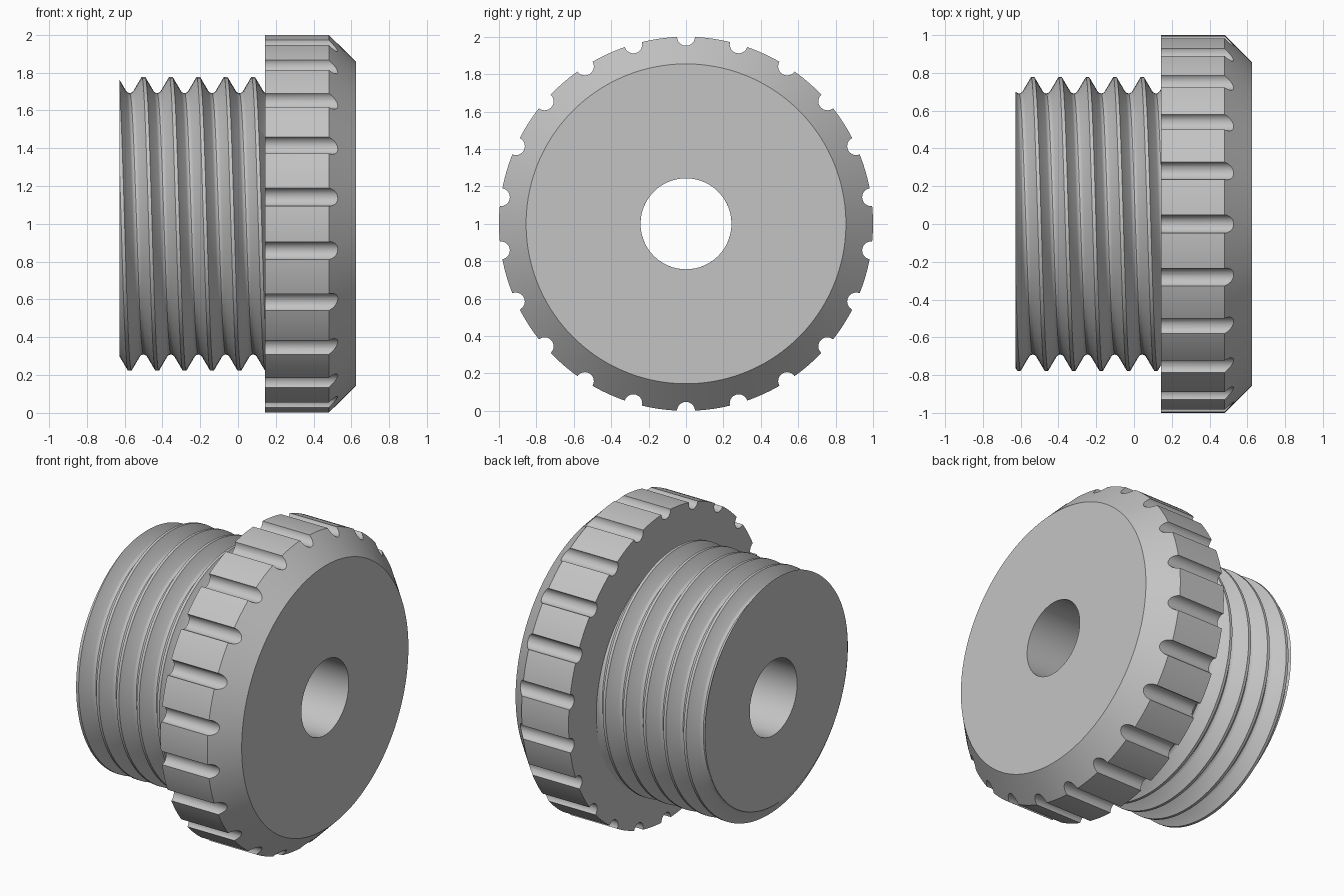
import bpy, bmesh
from math import sin, cos, pi, radians
from mathutils import Matrix, Vector

cube = bpy.data.objects.get("Cube")
if cube:
    bpy.data.objects.remove(cube, do_unlink=True)

BORE = 0.243
LEFT, SHOULDER, RIGHT = -0.628, 0.143, 0.625
GROOVES = 22

grey = bpy.data.materials.new("plain grey")
grey.use_nodes = True
colour = (0.55, 0.55, 0.55, 1)
grey.diffuse_color = colour
grey.node_tree.nodes["Principled BSDF"].inputs["Base Color"].default_value = colour


def polar(x, r, a):
    """Point at radius r around the x-directed main axis; a = 0 points up."""
    return Vector((x, r * sin(a), 1 + r * cos(a)))


def make_object(name, bm):
    bmesh.ops.recalc_face_normals(bm, faces=bm.faces)
    mesh = bpy.data.meshes.new(name)
    bm.to_mesh(mesh)
    bm.free()
    mesh.materials.append(grey)
    obj = bpy.data.objects.new(name, mesh)
    bpy.context.collection.objects.link(obj)
    return obj


def activate(obj):
    bpy.ops.object.select_all(action='DESELECT')
    obj.select_set(True)
    bpy.context.view_layer.objects.active = obj


def smooth(obj):
    activate(obj)
    bpy.ops.object.shade_smooth_by_angle(angle=radians(30))


# Grip head: chamfered disc with a bore, turned around the x axis
profile = [(SHOULDER, BORE), (RIGHT, BORE), (RIGHT, 0.855), (0.48, 1), (SHOULDER, 1)]
steps = GROOVES * 8
bm = bmesh.new()
rings = [[bm.verts.new(polar(x, r, 2 * pi * i / steps)) for x, r in profile]
         for i in range(steps)]
for i in range(steps):
    a, b = rings[i - 1], rings[i]
    for j in range(len(profile)):
        bm.faces.new((a[j - 1], a[j], b[j], b[j - 1]))
head = make_object("grip_head", bm)

# Round grooves cut along the rim, running out on the chamfer
bm = bmesh.new()
for i in range(GROOVES):
    place = Matrix.Translation(polar(0.4, 1, 2 * pi * i / GROOVES))
    bmesh.ops.create_cone(bm, cap_ends=True, segments=24, radius1=0.048, radius2=0.048,
                          depth=0.8, matrix=place @ Matrix.Rotation(pi / 2, 4, 'Y'))
cutter = make_object("groove_cutter", bm)
cutter.hide_render = True
cut = head.modifiers.new("grooves", 'BOOLEAN')
cut.operation = 'DIFFERENCE'
cut.solver = 'EXACT'
cut.object = cutter
activate(head)
bpy.ops.object.modifier_apply(modifier=cut.name)
bpy.data.objects.remove(cutter, do_unlink=True)
smooth(head)

# Threaded shank: one thread section swept along a helix, turns welded together
PITCH, TURNS, PER_TURN = 0.145, 8, 96
half = [(0.009, 0.777), (0.053, 0.702), (0.062, 0.694), (PITCH / 2, 0.691)]
section = [(-u, r) for u, r in reversed(half)] + half
start = -0.5 + 6 * PITCH
bm = bmesh.new()
rows = []
for k in range(TURNS * PER_TURN + 1):
    turn = k / PER_TURN
    rows.append([bm.verts.new(polar(start - PITCH * turn + u, r, 2 * pi * turn))
                 for u, r in section])
for a, b in zip(rows, rows[1:]):
    for j in range(len(section) - 1):
        bm.faces.new((a[j], a[j + 1], b[j + 1], b[j]))
bmesh.ops.remove_doubles(bm, verts=bm.verts, dist=0.0005)

# Trim both ends square
for x, way in ((LEFT, -1), (SHOULDER + 0.01, 1)):
    bmesh.ops.bisect_plane(bm, geom=bm.verts[:] + bm.edges[:] + bm.faces[:], dist=0.0001,
                           plane_co=(x, 0, 1), plane_no=(way, 0, 0), clear_outer=True)

# End face down to the bore, then the bore wall through to the head
rim = [e for e in bm.edges if e.is_boundary and all(v.co.x < LEFT + 0.001 for v in e.verts)]
for x in (LEFT, SHOULDER):
    made = bmesh.ops.extrude_edge_only(bm, edges=rim)["geom"]
    rim = [g for g in made if isinstance(g, bmesh.types.BMEdge)]
    for v in [g for g in made if isinstance(g, bmesh.types.BMVert)]:
        out = Vector((0, v.co.y, v.co.z - 1)).normalized() * BORE
        v.co = Vector((x, out.y, 1 + out.z))
smooth(make_object("threaded_shank", bm))
